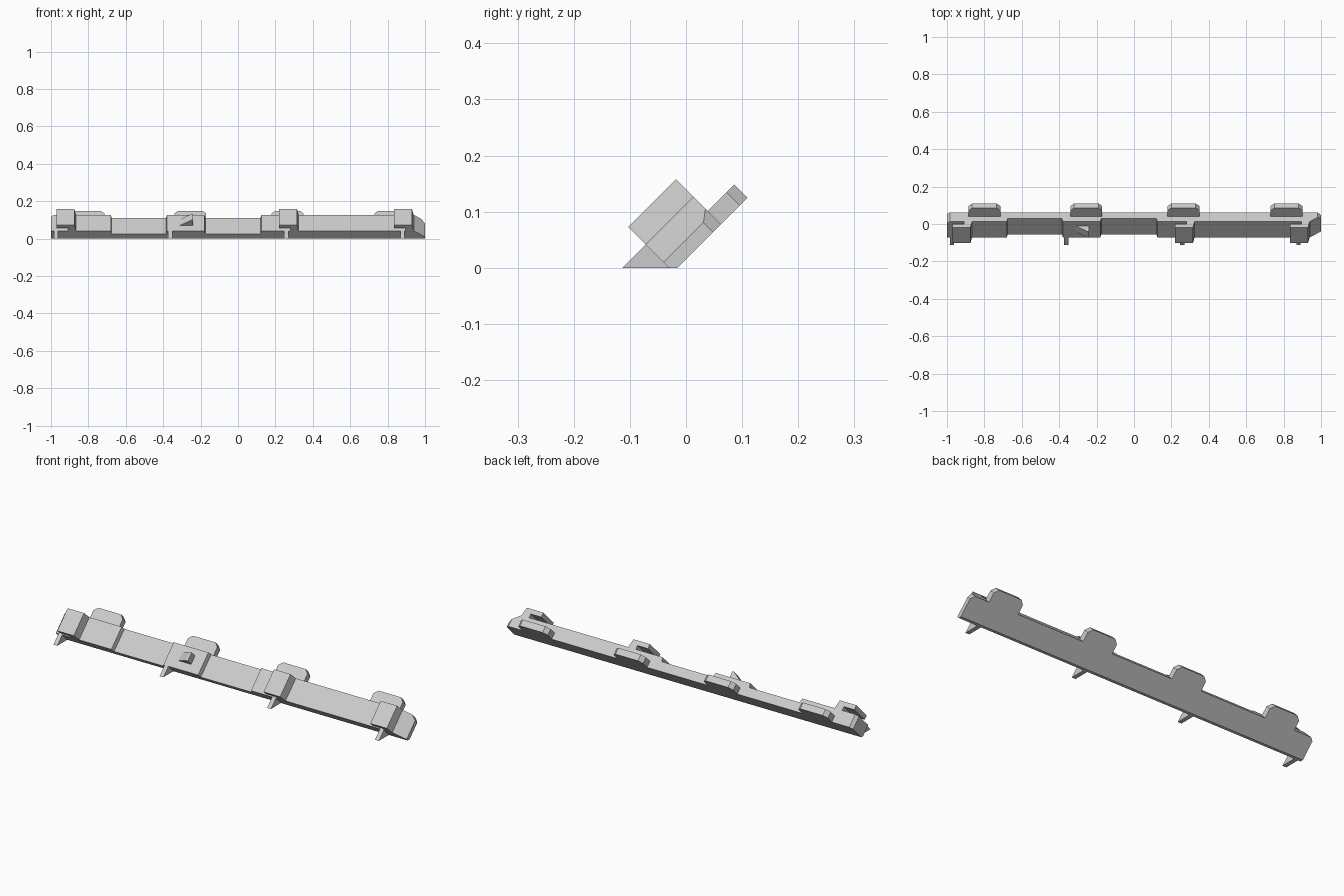
import bpy, bmesh
from math import pi
from mathutils import Matrix, Vector

if "Cube" in bpy.data.objects:
    bpy.data.objects.remove(bpy.data.objects["Cube"])

grey = bpy.data.materials.new("light_grey")
grey.use_nodes = True
colour = (0.6, 0.6, 0.6, 1)
grey.diffuse_color = colour
grey.node_tree.nodes["Principled BSDF"].inputs["Base Color"].default_value = colour

TILT = Matrix.Rotation(pi / 4, 4, 'X')
LOW, HIGH = -0.0215, 0.099      # strip width before tilting
BACK, FACE, THIN = 0.0106, 0.08, 0.058   # heights above the tilted plane
HOOK_TOP, TAB_END = 0.124, 0.166


def cut(bm, point, normal):
    """Slice away everything on the normal side and close the hole."""
    bmesh.ops.bisect_plane(bm, geom=bm.verts[:] + bm.edges[:] + bm.faces[:],
                           plane_co=Vector(point), plane_no=Vector(normal),
                           clear_outer=True)
    open_edges = [e for e in bm.edges if e.is_boundary]
    if open_edges:
        bmesh.ops.holes_fill(bm, edges=open_edges, sides=0)


def prism(name, outline, low, high, cuts=()):
    """Extrude an (x, height) outline across the strip, trim it, then tilt it."""
    bm = bmesh.new()
    face = bm.faces.new([bm.verts.new((x, low, h)) for x, h in outline])
    out = bmesh.ops.extrude_face_region(bm, geom=[face])
    bmesh.ops.translate(bm, vec=(0, high - low, 0),
                        verts=[v for v in out["geom"] if isinstance(v, bmesh.types.BMVert)])
    for point, normal in cuts:
        cut(bm, point, normal)
    bmesh.ops.transform(bm, matrix=TILT, verts=bm.verts)
    cut(bm, (0, 0, 0), (0, 0, -1))
    bmesh.ops.recalc_face_normals(bm, faces=bm.faces)
    mesh = bpy.data.meshes.new(name)
    bm.to_mesh(mesh)
    bm.free()
    mesh.materials.append(grey)
    obj = bpy.data.objects.new(name, mesh)
    bpy.context.collection.objects.link(obj)
    return obj


def box(x0, x1, h0, h1):
    return [(x0, h0), (x1, h0), (x1, h1), (x0, h1)]


# Main strip with two shallow recesses and a chamfered end
strip = [(-1, BACK), (1, BACK), (1, 0.035), (0.94, FACE)]
for right, left in ((0.125, -0.18), (-0.38, -0.68)):
    strip += [(right, FACE), (right - 0.005, THIN), (left + 0.005, THIN), (left, FACE)]
strip.append((-1, FACE))
prism("strip", strip, LOW, HIGH,
      [((0.98, HIGH, 0), (1, 1, 0)), ((-0.985, HIGH, 0), (-1, 1, 0))])

# Rear tabs with clipped corners
for i, x in enumerate((-0.8, -0.255, 0.265, 0.815)):
    a, b = x - 0.085, x + 0.085
    prism(f"tab_{i + 1}", box(a, b, BACK, 0.044), HIGH - 0.005, TAB_END,
          [((b - 0.02, TAB_END, 0), (1, 1, 0)), ((a + 0.02, TAB_END, 0), (-1, 1, 0))])

# Undercut hooks, open towards one end
for i, x in enumerate((-0.97, 0.22, 0.835)):
    end = x + 0.095
    stem = end - 0.035
    prism(f"hook_{i + 1}",
          [(x, 0.1), (stem, 0.1), (stem, FACE - 0.004), (end + 0.01, FACE - 0.004),
           (end, HOOK_TOP), (x, HOOK_TOP)], LOW, HIGH)

# Ramped latch
prism("latch", [(-0.315, FACE - 0.002), (-0.24, FACE - 0.002), (-0.24, 0.12), (-0.25, 0.12)],
      0.019, 0.065)

# Small triangular feet under the lower edge
for i, x in enumerate((-0.985, -0.373, 0.247, 0.869)):
    prism(f"foot_{i + 1}", box(x, x + 0.022, 0.015, FACE), -0.12, LOW + 0.003)
